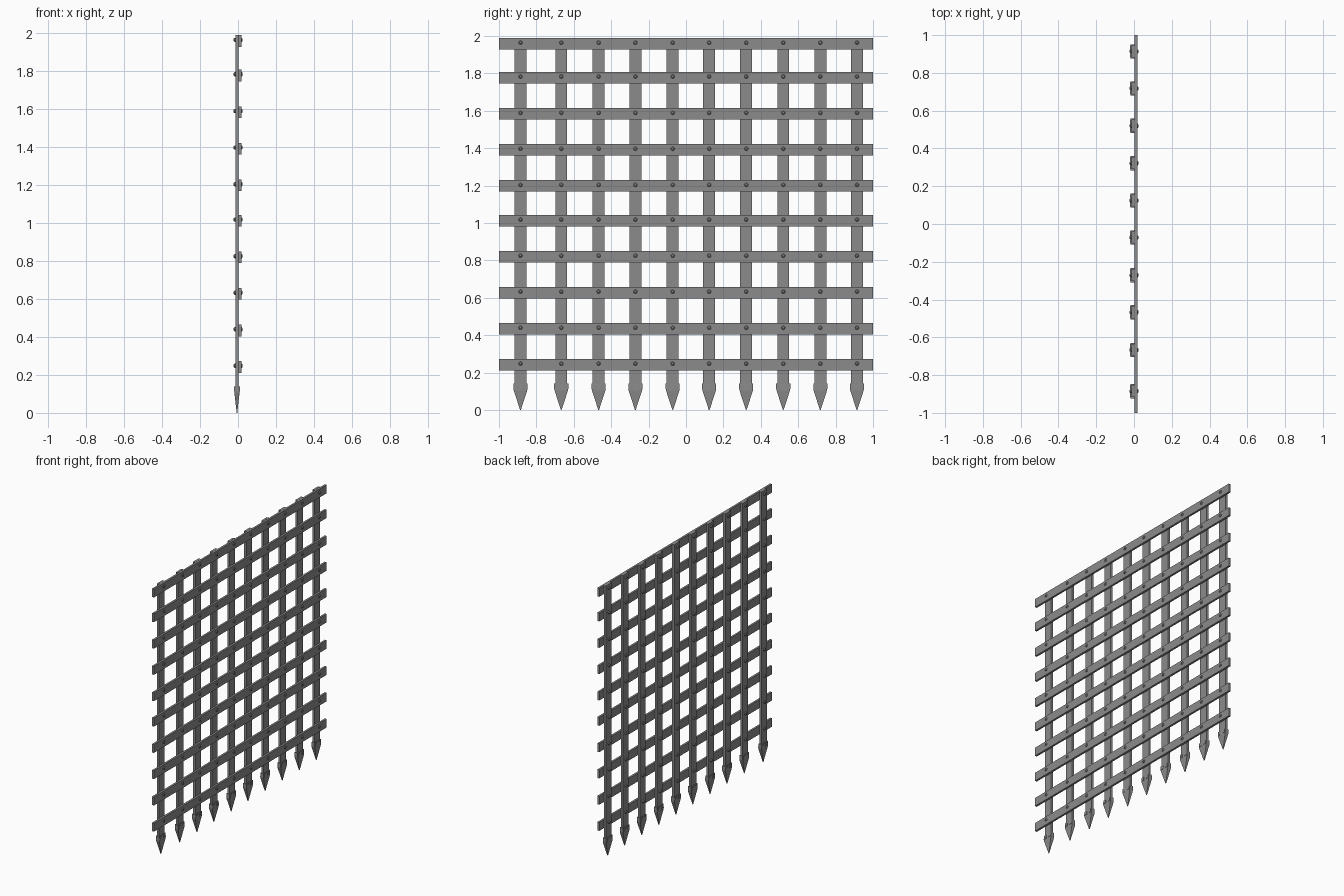
import bpy, bmesh, math

if "Cube" in bpy.data.objects:
    bpy.data.objects.remove(bpy.data.objects["Cube"])

iron = bpy.data.materials.new("grey iron")
iron.diffuse_color = (0.26, 0.26, 0.26, 1)
iron.use_nodes = True
iron.node_tree.nodes["Principled BSDF"].inputs["Base Color"].default_value = iron.diffuse_color

BAR_Y = [-0.885, -0.667, -0.467, -0.271, -0.071, 0.124, 0.322, 0.52, 0.718, 0.914]
RAIL_Z = [0.242, 0.434, 0.627, 0.819, 1.012, 1.198, 1.391, 1.583, 1.777, 1.958]
BACK, MID, FRONT = -0.014, 0.003, 0.018   # x planes of bars and rails
CX = (BACK + MID) / 2


def finish(name, bm):
    bmesh.ops.recalc_face_normals(bm, faces=bm.faces)
    mesh = bpy.data.meshes.new(name)
    bm.to_mesh(mesh)
    bm.free()
    mesh.materials.append(iron)
    ob = bpy.data.objects.new(name, mesh)
    bpy.context.collection.objects.link(ob)
    return ob


def loft(bm, rings):
    """Bridge closed rings of points and cap both ends."""
    rows = [[bm.verts.new(p) for p in r] for r in rings]
    n = len(rows[0])
    for a, b in zip(rows, rows[1:]):
        for i in range(n):
            bm.faces.new((a[i], a[(i + 1) % n], b[(i + 1) % n], b[i]))
    bm.faces.new(rows[0])
    bm.faces.new(rows[-1])


def rect(y, z, hx, hy):
    return [(CX + sx * hx, y + sy * hy, z)
            for sx, sy in ((-1, -1), (1, -1), (1, 1), (-1, 1))]


def box(bm, x0, x1, y0, y1, z0, z1):
    loft(bm, [[(x, y0, z0), (x, y1, z0), (x, y1, z1), (x, y0, z1)] for x in (x0, x1)])


def rivet(bm, x, direction, y, z, r, h):
    rings = []
    for f, d in ((1, -0.002), (1, h * 0.35), (0.55, h)):
        rings.append([(x + direction * d,
                       y + r * f * math.cos(i * math.tau / 8),
                       z + r * f * math.sin(i * math.tau / 8)) for i in range(8)])
    loft(bm, rings)


# vertical bars
bm = bmesh.new()
for y in BAR_Y:
    box(bm, BACK, MID, y - 0.032, y + 0.032, 0.11, 1.99)
finish("vertical_bars", bm)

# horizontal rails
bm = bmesh.new()
for z in RAIL_Z:
    box(bm, MID, FRONT, -1, 1, z - 0.031, z + 0.031)
finish("horizontal_rails", bm)

# spear tips with sockets
bm = bmesh.new()
for y in BAR_Y:
    loft(bm, [rect(y, 0.0, 0.0015, 0.002), rect(y, 0.105, 0.0135, 0.036),
              rect(y, 0.113, 0.0135, 0.0375), rect(y, 0.142, 0.0125, 0.0375)])
finish("spear_tips", bm)

# rivets at crossings, both sides
bm = bmesh.new()
for y in BAR_Y:
    for z in RAIL_Z:
        rivet(bm, FRONT, 1, y, z + 0.006, 0.011, 0.006)
        rivet(bm, BACK, -1, y, z + 0.006, 0.011, 0.010)
finish("crossing_rivets", bm)

# square studs on the sockets
bm = bmesh.new()
for y in BAR_Y:
    for s in (-1, 1):
        c = y + s * 0.022
        box(bm, CX - 0.016, CX + 0.016, c - 0.011, c + 0.011, 0.113, 0.135)
finish("socket_studs", bm)
